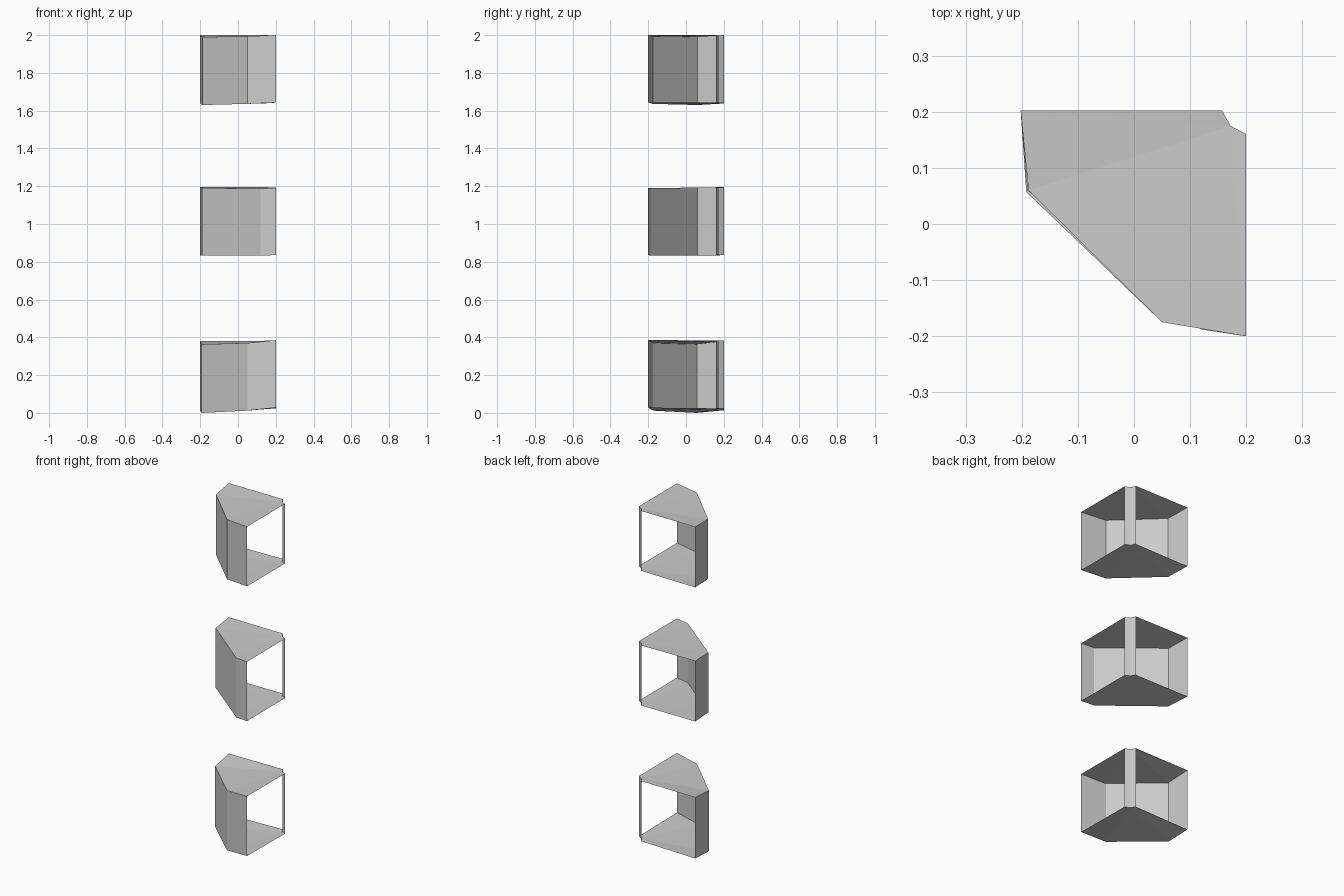
import bpy
import bmesh

cube = bpy.data.objects.get("Cube")
if cube:
    bpy.data.objects.remove(cube, do_unlink=True)

grey = bpy.data.materials.new("plain grey")
grey.use_nodes = True
grey.diffuse_color = (0.6, 0.6, 0.6, 1)
grey.node_tree.nodes["Principled BSDF"].inputs["Base Color"].default_value = (0.6, 0.6, 0.6, 1)


def open_shell(name, side, bend, floor, height):
    """Thin-walled shell, open at the back and at +x.
    Outline starts at the notch apex; floor holds a height per corner."""
    outline = [(0.172, 0.175), (0.157, 0.202), (-0.202, 0.202), side,
               bend, (0.2, -0.2), (0.2, 0.16)]
    bm = bmesh.new()
    low = [bm.verts.new((x, y, z)) for (x, y), z in zip(outline, floor)]
    high = [bm.verts.new((x, y, z + h)) for (x, y), z, h in zip(outline, floor, height)]
    count = len(outline)
    # Floor and roof fan out from the notch apex
    for i in range(1, count - 1):
        bm.faces.new((low[0], low[i + 1], low[i]))
        bm.faces.new((high[0], high[i], high[i + 1]))
    # Walls, skipping the two open sides
    for i in range(count):
        if i not in (1, 5):
            j = (i + 1) % count
            bm.faces.new((low[i], low[j], high[j], high[i]))
    mesh = bpy.data.meshes.new(name)
    bm.to_mesh(mesh)
    bm.free()
    mesh.materials.append(grey)
    bpy.context.collection.objects.link(bpy.data.objects.new(name, mesh))


# Corner heights: apex, notch back, back corner, side, bend, front corner, notch side
open_shell("lower_shell", (-0.192, 0.057), (0.05, -0.175),
           [0.022, 0.022, 0.014, 0, 0.012, 0.028, 0.024],
           [0.36, 0.36, 0.366, 0.363, 0.358, 0.357, 0.36])
open_shell("middle_shell", (-0.19, 0.06), (0.12, -0.188),
           [0.835, 0.835, 0.835, 0.832, 0.832, 0.836, 0.836],
           [0.358, 0.36, 0.362, 0.358, 0.356, 0.355, 0.356])
open_shell("upper_shell", (-0.188, 0.06), (0.05, -0.175),
           [1.64, 1.642, 1.638, 1.63, 1.636, 1.643, 1.643],
           [0.358, 0.358, 0.362, 0.36, 0.358, 0.357, 0.357])
